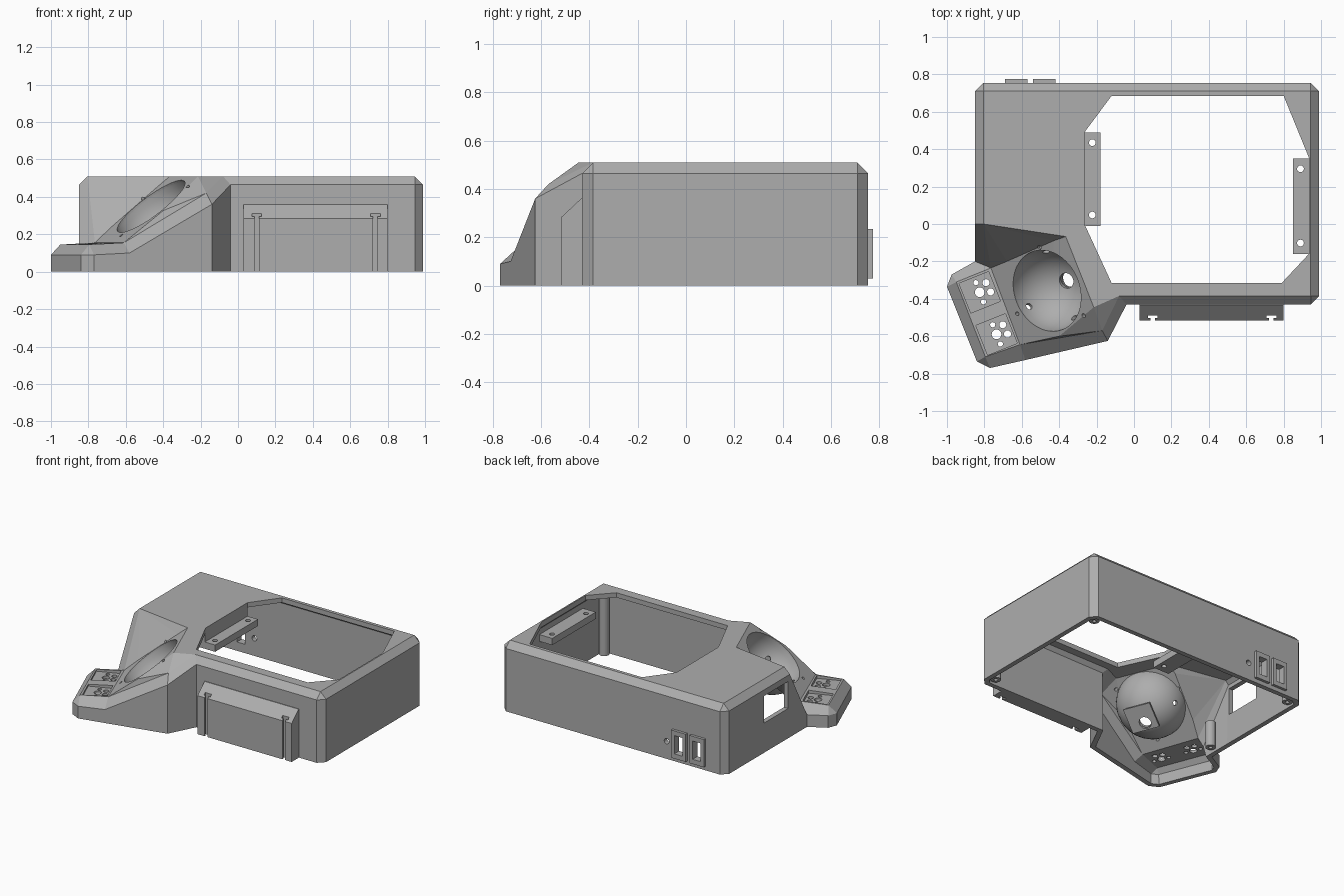
import bpy, bmesh, math
from mathutils import Vector

if "Cube" in bpy.data.objects:
    bpy.data.objects.remove(bpy.data.objects["Cube"], do_unlink=True)

grey = bpy.data.materials.new("plain_grey")
grey.use_nodes = True
grey.diffuse_color = (0.42, 0.42, 0.42, 1)
grey.node_tree.nodes["Principled BSDF"].inputs["Base Color"].default_value = grey.diffuse_color


def finish(name, bm):
    bmesh.ops.recalc_face_normals(bm, faces=bm.faces[:])
    mesh = bpy.data.meshes.new(name)
    bm.to_mesh(mesh)
    bm.free()
    mesh.materials.append(grey)
    ob = bpy.data.objects.new(name, mesh)
    bpy.context.scene.collection.objects.link(ob)
    return ob


def hull(name, points):
    bm = bmesh.new()
    for p in points:
        bm.verts.new(p)
    bmesh.ops.convex_hull(bm, input=bm.verts[:])
    bmesh.ops.dissolve_limit(bm, angle_limit=0.01, verts=bm.verts[:], edges=bm.edges[:])
    return finish(name, bm)


def prism(name, outline, z0, z1):
    return hull(name, [(x, y, z) for z in (z0, z1) for x, y in outline])


def box(name, x0, x1, y0, y1, z0, z1):
    return prism(name, [(x0, y0), (x1, y0), (x1, y1), (x0, y1)], z0, z1)


def rod(name, a, b, r, sides=24):
    a, b = Vector(a), Vector(b)
    q = (b - a).to_track_quat('Z', 'Y')
    ring = [q @ Vector((r * math.cos(t), r * math.sin(t), 0))
            for t in (2 * math.pi * i / sides for i in range(sides))]
    return hull(name, [end + p for end in (a, b) for p in ring])


def apply(ob, mod):
    bpy.ops.object.select_all(action='DESELECT')
    bpy.context.view_layer.objects.active = ob
    ob.select_set(True)
    bpy.ops.object.modifier_apply(modifier=mod.name)


def thicken(ob, t, offset):
    mod = ob.modifiers.new("thickness", 'SOLIDIFY')
    mod.thickness, mod.offset, mod.use_even_offset = t, offset, True
    apply(ob, mod)


def cut(ob, *cutters):
    for c in cutters:
        c.hide_render = True
        mod = ob.modifiers.new("cut", 'BOOLEAN')
        mod.operation, mod.solver, mod.object = 'DIFFERENCE', 'EXACT', c
        mod.use_self = True
        apply(ob, mod)
        bpy.data.objects.remove(c, do_unlink=True)


# Tilted plane that carries the ball socket
C = Vector((-0.465, -0.357, 0.35))
N = Vector((-0.58, -0.23, 0.78)).normalized()
R = 0.223


def on_plane(x, y):
    return (x, y, C.z - ((x - C.x) * N.x + (y - C.y) * N.y) / N.z)


# Housing: outer columns as (x, y, shoulder height), top edge point
T0, T1, T2 = (-0.805, 0, 0.51), (-0.765, -0.235, 0.155), (-0.95, -0.31, 0.145)
T4, T6, T7 = (-0.795, -0.71, 0.145), (-0.61, -0.645, 0.155), (-0.17, -0.57, 0.42)
T8, T9 = (-0.08, -0.385, 0.51), (0.945, -0.385, 0.51)
T11, T13 = (0.945, 0.71, 0.51), (-0.805, 0.71, 0.51)
columns = [
    ((-0.85, 0, 0.465), T0), ((-0.85, -0.2, 0.09), T1),
    ((-0.975, -0.27, 0.09), T2), ((-1, -0.335, 0.09), T2),
    ((-0.84, -0.735, 0.09), T4), ((-0.77, -0.77, 0.09), T4),
    ((-0.58, -0.727, 0.1), T6), ((-0.14, -0.625, 0.36), T7),
    ((-0.04, -0.43, 0.465), T8), ((0.945, -0.43, 0.465), T9),
    ((0.99, -0.385, 0.465), T9), ((0.99, 0.71, 0.465), T11),
    ((0.945, 0.755, 0.465), T11), ((-0.805, 0.755, 0.465), T13),
    ((-0.85, 0.71, 0.465), T13)]
A, B, E = on_plane(-0.68, -0.2), on_plane(-0.43, -0.09), on_plane(-0.40, -0.6)
F, G = (-0.215, -0.445, 0.51), (-0.365, -0.067, 0.51)

bm = bmesh.new()
known = {}


def face(*points):
    points = list(dict.fromkeys(points))
    for p in points:
        if p not in known:
            known[p] = bm.verts.new(p)
    bm.faces.new([known[p] for p in points])


for (s, t), (s2, t2) in zip(columns, columns[1:] + columns[:1]):
    face((s[0], s[1], 0), (s2[0], s2[1], 0), s2, s)
    face(s, s2, t2, t)
face(T1, T2, T4, T6)
face(T0, T1, A)
face(T0, A, B)
face(T0, B, G)
face(A, T1, T6, E, F, G, B)
face(T6, T7, E)
face(E, T7, F)
face(F, T7, T8)
face(T0, G, F, T8, T9, T11, T13)
housing = finish("housing", bm)
thicken(housing, 0.035, -1)

# Roof opening, socket opening and side window
cut(housing,
    prism("roof_cutter", [(-0.265, 0), (-0.265, 0.49), (-0.12, 0.685), (0.8, 0.685),
                          (0.935, 0.355), (0.935, -0.16), (0.79, -0.315), (-0.12, -0.315)], 0.3, 0.6),
    rod("socket_cutter", C - N * 0.07, C + N * 0.1, R, 48),
    box("window_cutter", -0.9, -0.78, 0.02, 0.3, 0.22, 0.42))

# Screw holes around the socket
for x, y in [(-0.505, -0.125), (-0.625, -0.48), (-0.27, -0.49)]:
    p = Vector(on_plane(x, y))
    cut(housing, rod("screw_cutter", p - N * 0.1, p + N * 0.1, 0.011, 12))

# Key pockets with switch pin holes
U, V = Vector((0.37, -0.93, 0)), Vector((0.93, 0.37, 0))
for mid in (Vector((-0.825, -0.365, 0)), Vector((-0.735, -0.59, 0))):
    cut(housing, prism("pocket_cutter", [(mid + U * a + V * b).xy for a, b in
                       [(-.085, -.085), (.085, -.085), (.085, .085), (-.085, .085)]], 0.132, 0.3))
    for a, b, r in [(0, 0, .026), (-.055, .0, .014), (-.035, .05, .019),
                    (.02, .055, .019), (.055, .0, .014)]:
        p = mid + U * a + V * b
        cut(housing, rod("pin_cutter", (p.x, p.y, 0.03), (p.x, p.y, 0.3), r, 16))

# Rear sockets: raised frames and wall cuts
for x in (-0.63, -0.48):
    frame = box("rear_port_frame", x - 0.06, x + 0.06, 0.74, 0.775, 0.03, 0.235)
    for ob in (housing, frame):
        cut(ob, box("port_cutter", x - 0.033, x + 0.033, 0.68, 0.8, 0.065, 0.2))
cut(housing, rod("rear_hole_cutter", (-0.37, 0.68, 0.13), (-0.37, 0.8, 0.13), 0.02))

# Ball socket: half sphere shell with bearing and sensor holes
bm = bmesh.new()
bmesh.ops.create_uvsphere(bm, u_segments=48, v_segments=24, radius=R)
bmesh.ops.delete(bm, geom=[v for v in bm.verts if v.co.z > 0.001], context='VERTS')
bmesh.ops.rotate(bm, verts=bm.verts[:], matrix=N.to_track_quat('Z', 'Y').to_matrix())
bmesh.ops.translate(bm, verts=bm.verts[:], vec=C - N * 0.012)
for f in bm.faces:
    if f.normal.dot(f.calc_center_median() - C) < 0:
        f.normal_flip()
bowl = finish("ball_socket", bm)
out = sum((p.normal.dot(p.center - C) for p in bowl.data.polygons))
thicken(bowl, 0.02, 1 if out > 0 else -1)

# Sensor mount under the socket
side = N.cross(Vector((0, 0, 1))).normalized()
up = N.cross(side)
mount = hull("sensor_mount", [C - N * d + side * a + up * b for d in (0.21, 0.265)
                              for a in (-0.1, 0.1) for b in (-0.09, 0.09)])
cut(mount, rod("mount_cutter", C, C - N * 0.25, R + 0.01, 24))
sensor = Vector((0.1, 0.052, -0.192))
for ob in (bowl, mount):
    cut(ob, rod("sensor_cutter", C + sensor * 0.5, C + sensor * 2, 0.042))
for d in [(-0.095, -0.083, -0.184), (-0.005, 0.2, -0.09), (0.14, -0.14, -0.1)]:
    d = Vector(d)
    cut(bowl, rod("bearing_cutter", C + d * 0.7, C + d * 1.3, 0.018, 16))
bpy.ops.object.select_all(action='DESELECT')
bpy.context.view_layer.objects.active = bowl
bowl.select_set(True)
bpy.ops.object.shade_smooth_by_angle(angle=math.radians(30))

# Front cradle with two T-shaped slots
cradle = hull("front_cradle", [(x, y, z) for x in (0.03, 0.8) for y, z in
              [(-0.42, 0), (-0.515, 0), (-0.515, 0.285), (-0.435, 0.36), (-0.42, 0.36)]])
for x in (0.1, 0.735):
    cut(cradle, box("slot_cutter", x - 0.012, x + 0.012, -0.6, -0.485, -0.1, 0.31),
        box("groove_cutter", x - 0.026, x + 0.026, -0.503, -0.485, -0.1, 0.31))

# Screw bars beside the roof opening
left_web = box("left_bar_web", -0.31, -0.265, -0.01, 0.49, 0.36, 0.48)
for name, x0, x1, y0, y1, hx in [("left_bar", -0.29, -0.18, -0.01, 0.49, -0.223),
                                 ("right_bar", 0.85, 0.965, -0.16, 0.35, 0.89)]:
    bar = box(name, x0, x1, y0, y1, 0.36, 0.41)
    for y in (y0 + 0.058, y1 - 0.055):
        cut(bar, rod("bar_cutter", (hx, y, 0.3), (hx, y, 0.5), 0.018))

# Corner screw posts
for x, y in [(0.915, -0.35), (0.915, 0.675), (-0.775, 0.675), (-0.77, -0.12)]:
    h = 0.48 if y != -0.12 else 0.2
    post = rod("corner_post", (x, y, 0.01), (x, y, h), 0.035)
    cut(post, rod("post_cutter", (x, y, -0.1), (x, y, 0.15), 0.014, 16))
